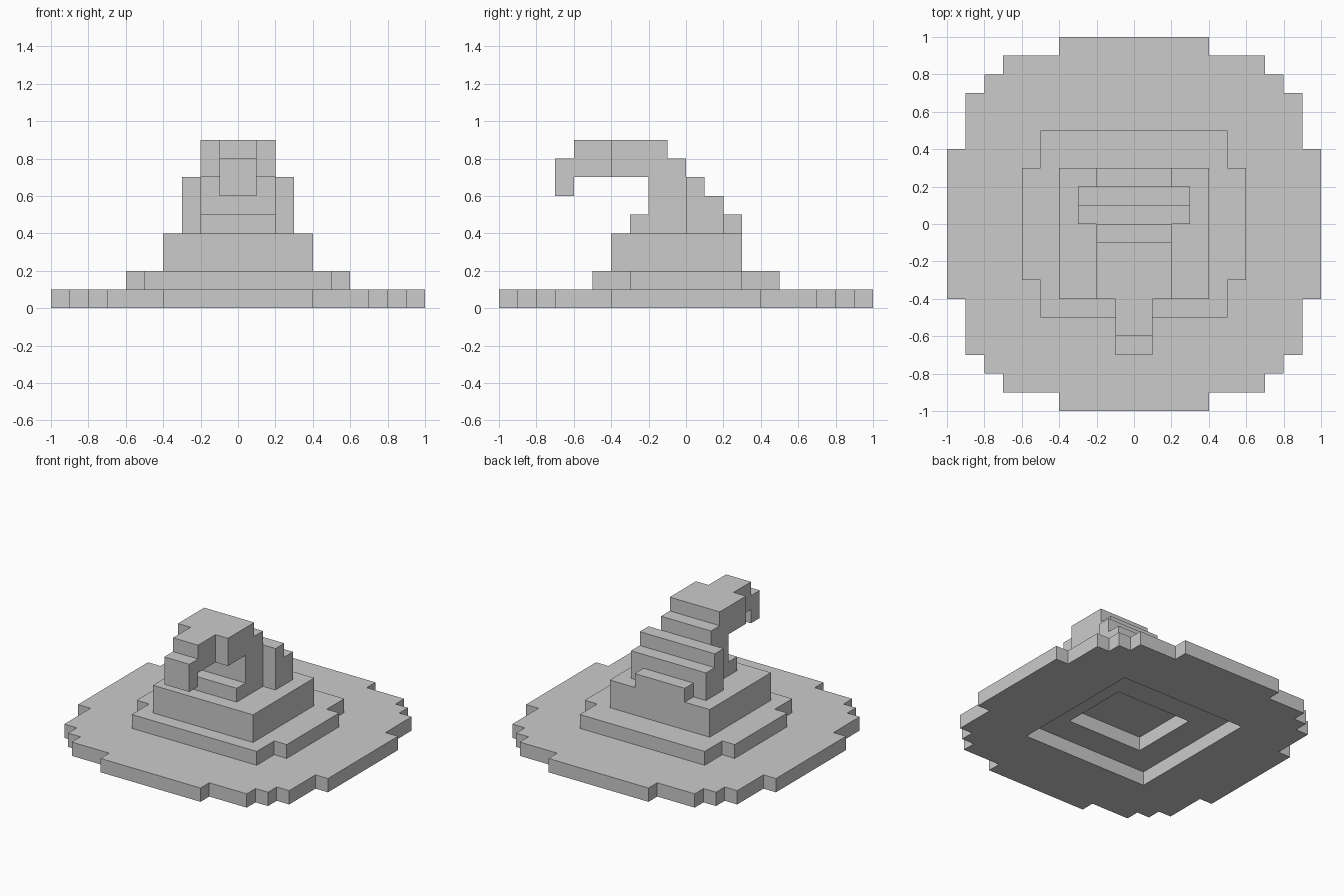
import bpy, bmesh
from mathutils import Vector

if "Cube" in bpy.data.objects:
    bpy.data.objects.remove(bpy.data.objects["Cube"])

U = 0.1  # block size


def box(x0, x1, y0, y1, z0, z1):
    """Set of unit blocks filling a box given in block units."""
    return {(x, y, z) for x in range(x0, x1) for y in range(y0, y1) for z in range(z0, z1)}


def sym(w, y0, y1, z0, z1):
    """Box mirrored about x = 0 with half width w."""
    return box(-w, w, y0, y1, z0, z1)


parts = {
    # stepped round brim, open in the middle underneath
    "brim": set().union(*(sym(w, -d, d, 0, 1) for w, d in
                          ((10, 4), (9, 7), (8, 8), (7, 9), (4, 10)))) - sym(5, -5, 5, 0, 1),
    # band around the crown, with the smaller inner opening
    "band": (sym(6, -3, 3, 1, 2) | sym(5, -5, 5, 1, 2)) - sym(3, -3, 2, 1, 2),
    # wide lower crown
    "crown_base": sym(4, -4, 3, 2, 4),
    # stepped, backward-leaning upper crown
    "crown_top": (sym(2, -3, 3, 4, 5) | sym(3, 0, 2, 4, 6) | sym(3, 0, 1, 6, 7)
                  | sym(2, -2, 0, 4, 7)),
    # folded-over point that hooks forward
    "bent_point": sym(2, -4, 0, 7, 8) | sym(2, -4, -1, 8, 9) | sym(1, -6, -4, 7, 9),
    "tip": sym(1, -7, -6, 6, 8),
}
solid = set().union(*parts.values())


def build(name, cells):
    """Make one part from its blocks, keeping only the exposed faces."""
    bm = bmesh.new()
    verts = {}

    def vert(p):
        if p not in verts:
            verts[p] = bm.verts.new(Vector(p) * U)
        return verts[p]

    for c in sorted(cells):
        for axis in range(3):
            for side in (0, 1):
                n = list(c)
                n[axis] += 2 * side - 1
                if tuple(n) in solid:
                    continue
                quad = []
                for a, b in ((0, 0), (1, 0), (1, 1), (0, 1)):
                    p = list(c)
                    p[axis] += side
                    p[(axis + 1) % 3] += a
                    p[(axis + 2) % 3] += b
                    quad.append(vert(tuple(p)))
                bm.faces.new(quad if side else quad[::-1])
    # merge coplanar block faces into large flat faces
    bmesh.ops.dissolve_limit(bm, angle_limit=0.01, verts=bm.verts[:], edges=bm.edges[:])
    me = bpy.data.meshes.new(name)
    bm.to_mesh(me)
    bm.free()
    bpy.context.collection.objects.link(bpy.data.objects.new(name, me))


for name, cells in parts.items():
    build(name, cells)
